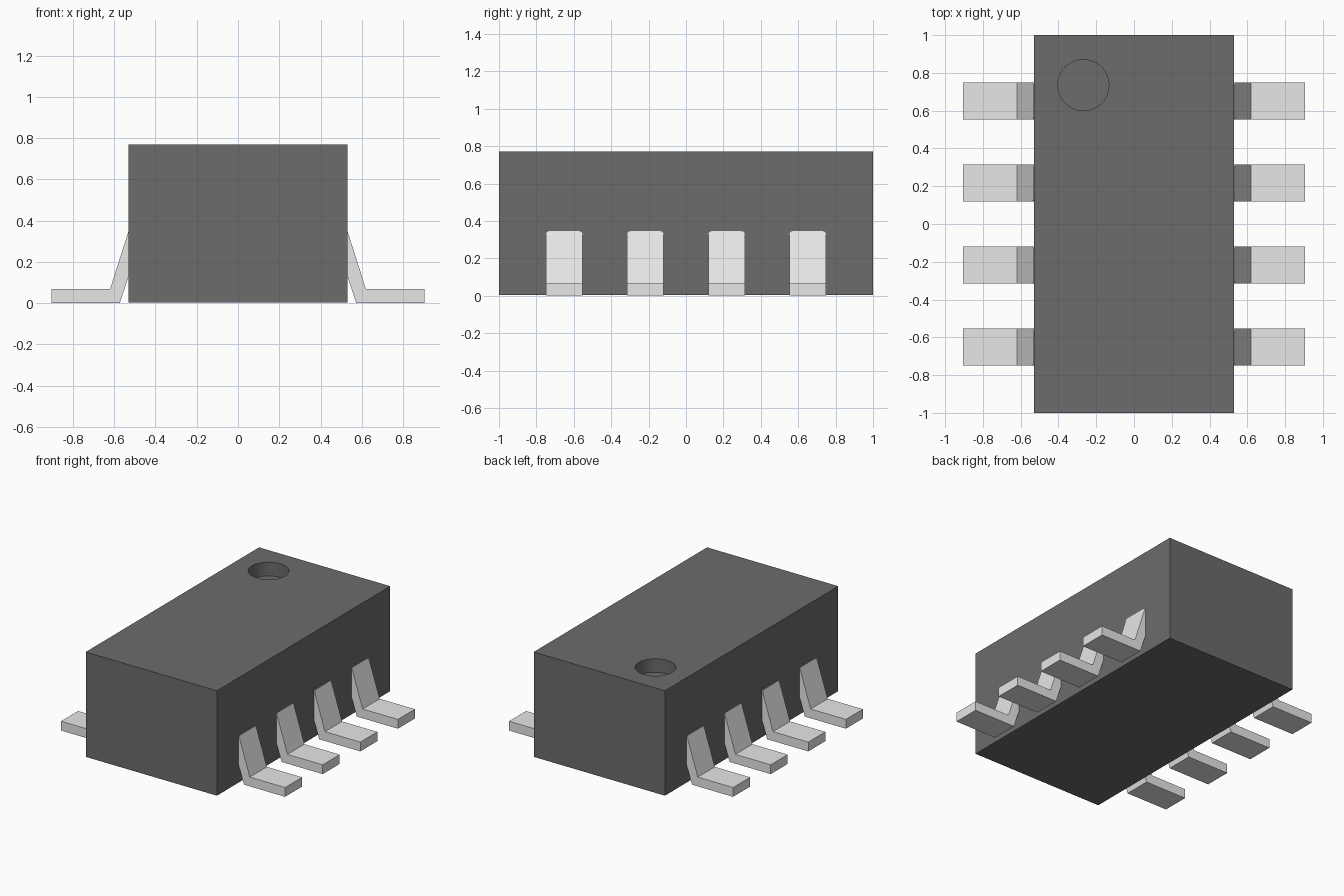
import bpy, bmesh
from mathutils import Matrix

if "Cube" in bpy.data.objects:
    bpy.data.objects.remove(bpy.data.objects["Cube"])


def material(name, value):
    m = bpy.data.materials.new(name)
    m.use_nodes = True
    col = (value, value, value, 1.0)
    m.diffuse_color = col
    m.node_tree.nodes["Principled BSDF"].inputs["Base Color"].default_value = col
    return m


def add_object(name, bm, mat):
    bmesh.ops.recalc_face_normals(bm, faces=bm.faces)
    mesh = bpy.data.meshes.new(name)
    bm.to_mesh(mesh)
    bm.free()
    mesh.materials.append(mat)
    ob = bpy.data.objects.new(name, mesh)
    bpy.context.collection.objects.link(ob)
    return ob


dark = material("dark plastic", 0.15)
metal = material("light metal", 0.8)

# Package body
BX, BY, Z0, Z1 = 0.53, 1.0, 0.004, 0.77
bm = bmesh.new()
bmesh.ops.create_cube(bm, size=1, matrix=Matrix.Translation((0, 0, (Z0 + Z1) / 2))
                      @ Matrix.Diagonal((2 * BX, 2 * BY, Z1 - Z0, 1)))
body = add_object("body", bm, dark)

# Round marker recess in the top
DEPTH = 0.1
bm = bmesh.new()
bmesh.ops.create_cone(bm, cap_ends=True, segments=48, radius1=0.135, radius2=0.135,
                      depth=2 * DEPTH, matrix=Matrix.Translation((-0.268, 0.735, Z1)))
cutter = add_object("marker_cutter", bm, dark)
cutter.hide_render = True
cutter.hide_set(True)
cut = body.modifiers.new("marker recess", "BOOLEAN")
cut.operation = "DIFFERENCE"
cut.solver = "EXACT"
cut.object = cutter

# Bake the recess so the helper can go
bpy.context.view_layer.update()
baked = bpy.data.meshes.new_from_object(body.evaluated_get(bpy.context.evaluated_depsgraph_get()))
body.modifiers.clear()
body.data = baked
bpy.data.objects.remove(cutter)
bpy.context.view_layer.objects.active = body
body.select_set(True)
bpy.ops.object.shade_smooth_by_angle(angle=0.6)
body.select_set(False)

# Bent leads: a side profile extruded along y, with the upper corners rounded
PROFILE = [(0.50, 0.345), (0.532, 0.345), (0.62, 0.068), (0.905, 0.068),
           (0.905, 0.0), (0.573, 0.0), (0.53, 0.13), (0.50, 0.13)]
WIDTH = 0.196


def lead(name, side, y):
    bm = bmesh.new()
    face = bm.faces.new([bm.verts.new((side * x, y - WIDTH / 2, z)) for x, z in PROFILE])
    ext = bmesh.ops.extrude_face_region(bm, geom=[face])
    bmesh.ops.translate(bm, vec=(0, WIDTH, 0),
                        verts=[g for g in ext["geom"] if isinstance(g, bmesh.types.BMVert)])
    top = [e for e in bm.edges
           if all(v.co.z > 0.34 for v in e.verts)
           and abs(e.verts[0].co.y - e.verts[1].co.y) < 0.001]
    bmesh.ops.bevel(bm, geom=top, offset=0.018, segments=3, profile=0.5, affect="EDGES")
    add_object(name, bm, metal)


for side, label in ((1, "left"), (-1, "right")):
    for i in range(4):
        lead(f"{label}_lead_{i + 1}", side, -0.651 + i * 0.434)
